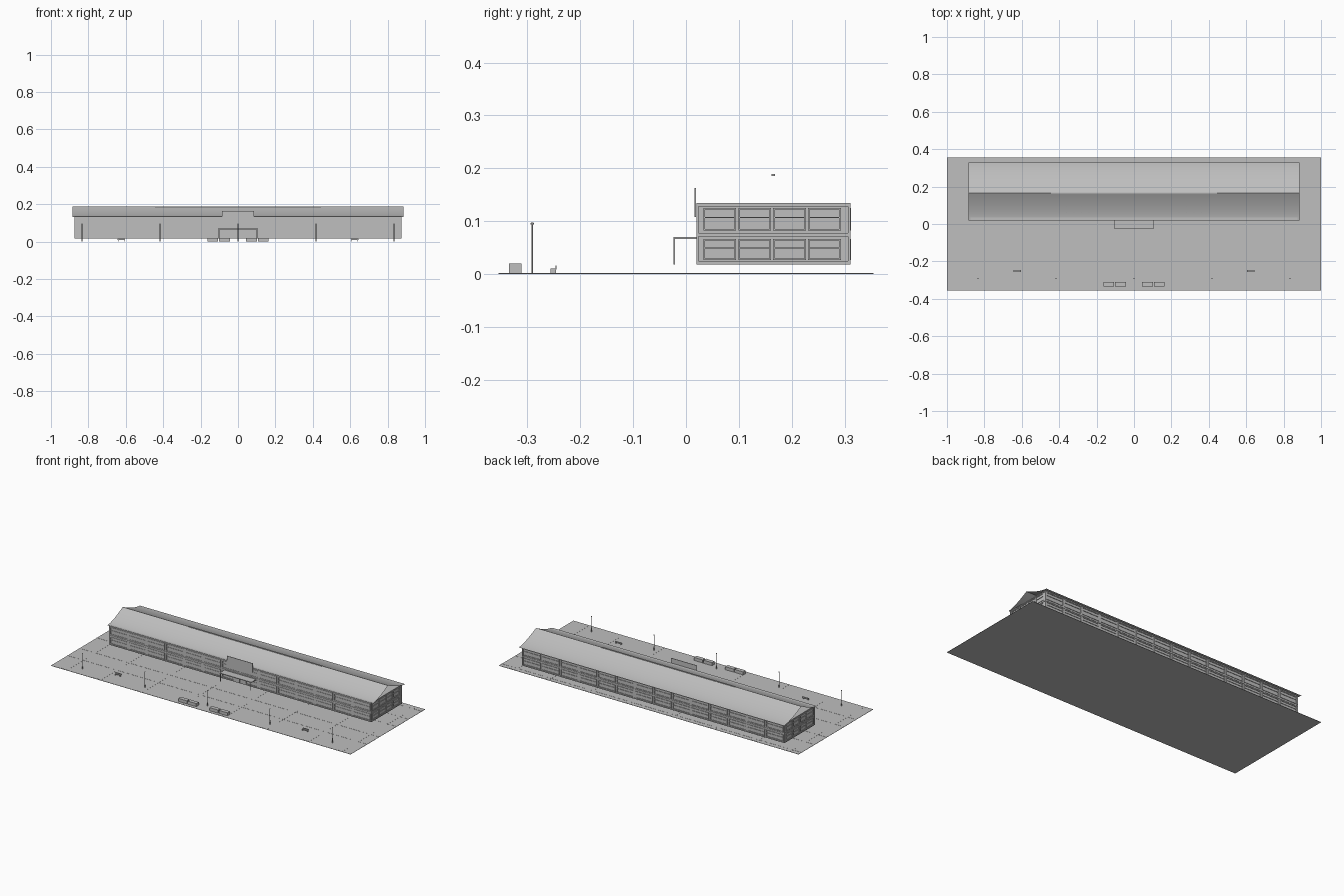
import bpy, bmesh, math

if "Cube" in bpy.data.objects:
    bpy.data.objects.remove(bpy.data.objects["Cube"])

grey = bpy.data.materials.new("light concrete grey")
grey.diffuse_color = (0.52, 0.52, 0.52, 1)
grey.use_nodes = True
grey.node_tree.nodes["Principled BSDF"].inputs["Base Color"].default_value = grey.diffuse_color


def finish(name, bm, smooth=False):
    mesh = bpy.data.meshes.new(name)
    bm.to_mesh(mesh)
    bm.free()
    mesh.materials.append(grey)
    obj = bpy.data.objects.new(name, mesh)
    bpy.context.collection.objects.link(obj)
    for p in mesh.polygons:
        p.use_smooth = smooth
    return obj


def boxes(name, items):
    """One object from (x0, x1, y0, y1, z0, z1) blocks."""
    bm = bmesh.new()
    for x0, x1, y0, y1, z0, z1 in items:
        vs = bmesh.ops.create_cube(bm, size=1)["verts"]
        bmesh.ops.scale(bm, vec=(x1 - x0, y1 - y0, z1 - z0), verts=vs)
        bmesh.ops.translate(bm, vec=((x0 + x1) / 2, (y0 + y1) / 2, (z0 + z1) / 2), verts=vs)
    return finish(name, bm)


def mirror_x(items):
    return items + [(-b, -a, c, d, e, f) for a, b, c, d, e, f in items]


# Plaza with slightly raised paving bands
boxes("plaza", [(-1, 1, -0.355, 0.355, 0, 0.0015)])
bands = mirror_x([(x, x + 0.052, -0.35, 0.35, 0.001, 0.0019)
                  for x in (0.112, 0.39, 0.668, 0.892)])
bands += [(-1, 1, y - 0.003, y + 0.003, 0.001, 0.0022)
          for y in (-0.195, -0.08, 0.085, 0.2, 0.325)]
boxes("paving_bands", bands)

# Long two-storey hall
X, Y0, Y1 = 0.872, 0.022, 0.309
boxes("hall_walls", [(-X, X, Y0, Y1, 0.018, 0.132)])
storeys = ((0.026, 0.066), (0.082, 0.125))

# Floor bands and corner piers
trim = []
for z0, z1 in ((0.018, 0.024), (0.071, 0.077), (0.128, 0.134)):
    trim.append((-X - 0.003, X + 0.003, Y0 - 0.002, Y1 + 0.002, z0, z1))
for sx in (-1, 1):
    for y in (Y0, Y1):
        trim.append((sx * X - 0.003, sx * X + 0.003, y - 0.002, y + 0.002, 0.018, 0.134))
boxes("floor_bands", trim)


# Window frames on all four sides
def frame(a0, a1, z0, z1, w=0.003):
    zm = z0 + 0.55 * (z1 - z0)
    return [(a0, a1, z0, z0 + w), (a0, a1, z1 - w, z1),
            (a0, a0 + w, z0, z1), (a1 - w, a1, z0, z1),
            (a0, a1, zm, zm + 0.002)]


long_frames, end_frames = [], []
bays = 14
step = 2 * X / bays
for z0, z1 in storeys:
    for i in range(bays):
        a0 = -X + i * step + 0.005
        for a, b, c, d in frame(a0, a0 + step - 0.01, z0, z1):
            long_frames.append((a, b, Y0 - 0.002, Y0 + 0.001, c, d))
            long_frames.append((a, b, Y1 - 0.001, Y1 + 0.003, c, d))
    for i in range(4):
        a0 = 0.033 + i * 0.066
        for a, b, c, d in frame(a0, a0 + 0.062, z0, z1):
            end_frames.append((X - 0.001, X + 0.003, a, b, c, d))
boxes("long_window_frames", long_frames)
boxes("end_window_frames", mirror_x(end_frames))

# Swept gable roof, thin sheet curving up to the ridge
RIDGE, FRONT, BACK, RX = 0.165, 0.018, 0.33, 0.885
EAVE, RISE = 0.132, 0.055


def roof_z(y):
    t = (RIDGE - y) / (RIDGE - FRONT) if y < RIDGE else (y - RIDGE) / (BACK - RIDGE)
    return EAVE + RISE * (1 - t) ** 1.5


def sheet(name, x_ranges, y0, y1, lift=0.0):
    bm = bmesh.new()
    n = 10
    ys = [y0 + (RIDGE - y0) * i / n for i in range(n)]
    ys += [RIDGE + (y1 - RIDGE) * i / n for i in range(n + 1)]
    for x0, x1 in x_ranges:
        rows = [[bm.verts.new((x, y, roof_z(y) + lift)) for x in (x0, x1)] for y in ys]
        for a, b in zip(rows, rows[1:]):
            bm.faces.new((a[0], a[1], b[1], b[0]))
    obj = finish(name, bm, True)
    for o in bpy.context.selected_objects:
        o.select_set(False)
    bpy.context.view_layer.objects.active = obj
    obj.select_set(True)
    bpy.ops.object.shade_smooth_by_angle(angle=math.radians(25))


sheet("roof", [(-RX, RX)], FRONT, BACK)
seams = [s * x for s in (-1, 1) for x in (0.24, 0.28, 0.32, 0.36, 0.40)]
sheet("roof_seams", [(x - 0.003, x + 0.003) for x in seams], 0.06, 0.278, 0.0008)
boxes("ridge_bar", [(-0.445, 0.445, 0.162, 0.168, 0.185, 0.189)])

# Entrance: canopy on posts with a blank parapet panel above
boxes("entrance_canopy", [(-0.106, 0.106, -0.024, 0.022, 0.066, 0.07)])
boxes("canopy_posts", mirror_x([(0.1, 0.103, -0.024, -0.021, 0.018, 0.067)]))
boxes("parapet_panel", [(-0.086, 0.086, 0.016, 0.019, 0.108, 0.163)])
boxes("entrance_doors", mirror_x([(0.002, 0.04, 0.0195, 0.023, 0.02, 0.06)]))

# Planters and benches
boxes("planters", mirror_x([(x, x + 0.057, -0.335, -0.311, 0, 0.02) for x in (0.044, 0.107)]))
boxes("benches", mirror_x([(0.605, 0.643, -0.256, -0.246, 0.008, 0.01),
                           (0.605, 0.643, -0.247, -0.245, 0.008, 0.016),
                           (0.607, 0.610, -0.256, -0.246, 0, 0.009),
                           (0.638, 0.641, -0.256, -0.246, 0, 0.009)]))

# Row of five lamp posts
bm = bmesh.new()
for i in range(-2, 3):
    for r, z0, z1 in ((0.0014, 0, 0.095), (0.0028, 0.094, 0.097)):
        vs = bmesh.ops.create_cone(bm, cap_ends=True, segments=8, radius1=r * 1.2,
                                   radius2=r, depth=z1 - z0)["verts"]
        bmesh.ops.translate(bm, vec=(i * 0.417, -0.291, (z0 + z1) / 2), verts=vs)
finish("lamp_posts", bm)
